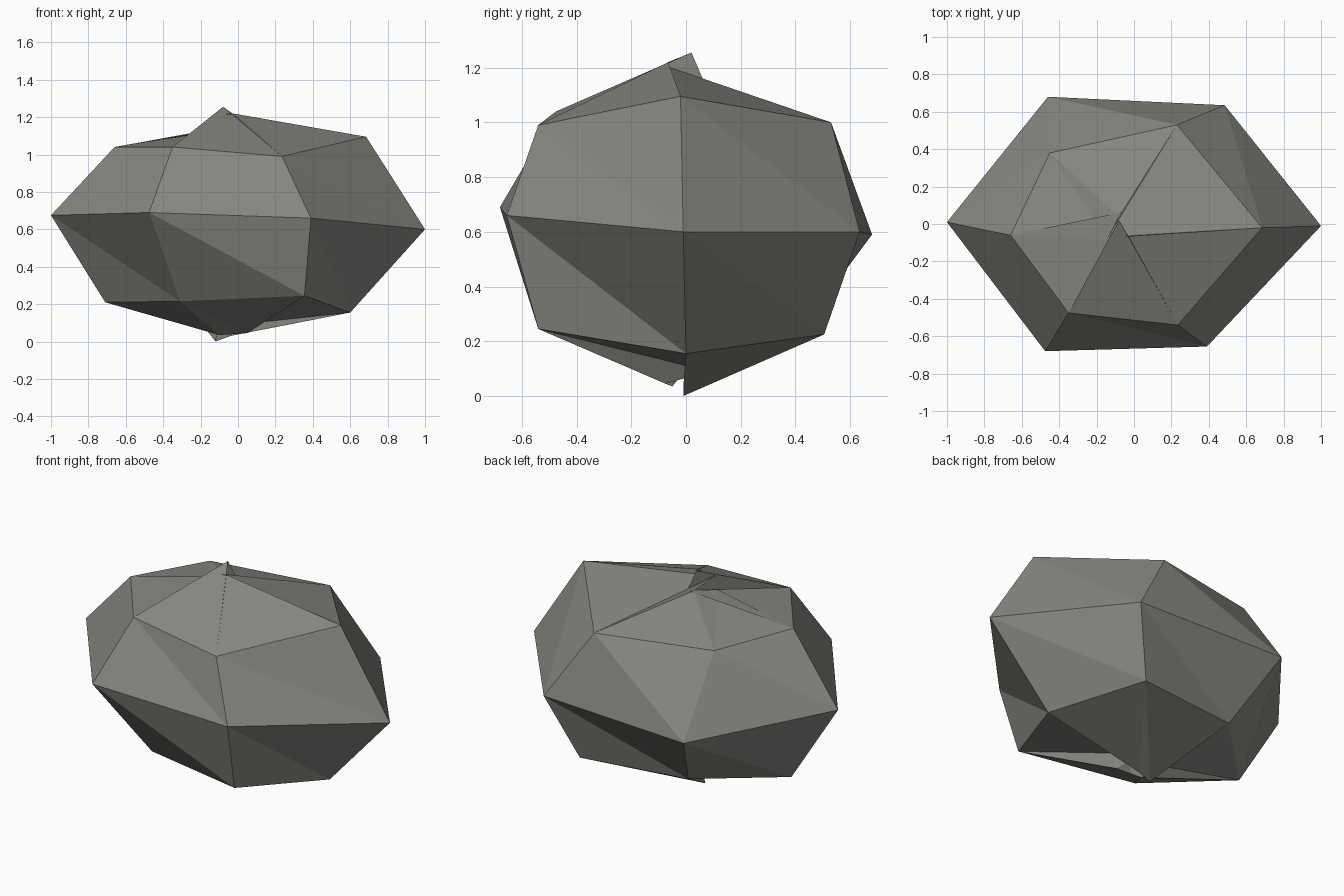
import bpy
import bmesh

# Remove the default object
default_cube = bpy.data.objects.get("Cube")
if default_cube:
    bpy.data.objects.remove(default_cube, do_unlink=True)


def make_material(name, colour):
    material = bpy.data.materials.new(name)
    material.use_nodes = True
    material.diffuse_color = colour
    shader = material.node_tree.nodes["Principled BSDF"]
    shader.inputs["Base Color"].default_value = colour
    shader.inputs["Roughness"].default_value = 0.9
    return material


def loft_rings(name, rings, material):
    """Bridge successive closed cross-sections with flat triangles, all split the same way."""
    bm = bmesh.new()
    loops = [[bm.verts.new(point) for point in ring] for ring in rings]
    for lower, upper in zip(loops, loops[1:]):
        count = len(lower)
        for i in range(count):
            j = (i + 1) % count
            bm.faces.new((lower[i], lower[j], upper[i]))
            bm.faces.new((lower[j], upper[j], upper[i]))
    mesh = bpy.data.meshes.new(name)
    bm.to_mesh(mesh)
    bm.free()
    mesh.materials.append(material)
    rock = bpy.data.objects.new(name, mesh)
    bpy.context.collection.objects.link(rock)
    return rock


# Six-sided cross-sections, each running counter-clockwise from the front left corner
bottom_tip = [(-.10, -.05, .035), (.05, -.075, .045), (-.01, .085, .09),
              (-.04, -.01, .03), (-.12, -.01, 0), (-.10, 0, .10)]
lower_ring = [(-.31, -.36, .215), (.355, -.54, .245), (.60, 0, .155),
              (.34, .505, .225), (-.31, .42, .24), (-.71, .03, .21)]
middle_ring = [(-.475, -.68, .69), (.39, -.655, .66), (1, -.01, .60),
               (.485, .635, .60), (-.46, .68, .59), (-1, .01, .675)]
upper_ring = [(-.35, -.475, 1.04), (.235, -.54, .99), (.685, -.02, 1.095),
              (.23, .53, 1), (-.45, .38, 1.02), (-.66, -.06, 1.04)]
top_tip = [(-.08, .02, 1.255), (-.03, -.065, 1.22), (-.14, -.07, 1.205),
           (-.08, .04, 1.145), (-.15, -.08, 1.125), (-.055, .065, 1.15)]

# Faceted boulder with a crumpled, slightly open tip at each end
stone_grey = make_material("stone grey", (0.246, 0.246, 0.222, 1))
loft_rings("boulder", [bottom_tip, lower_ring, middle_ring, upper_ring, top_tip], stone_grey)
